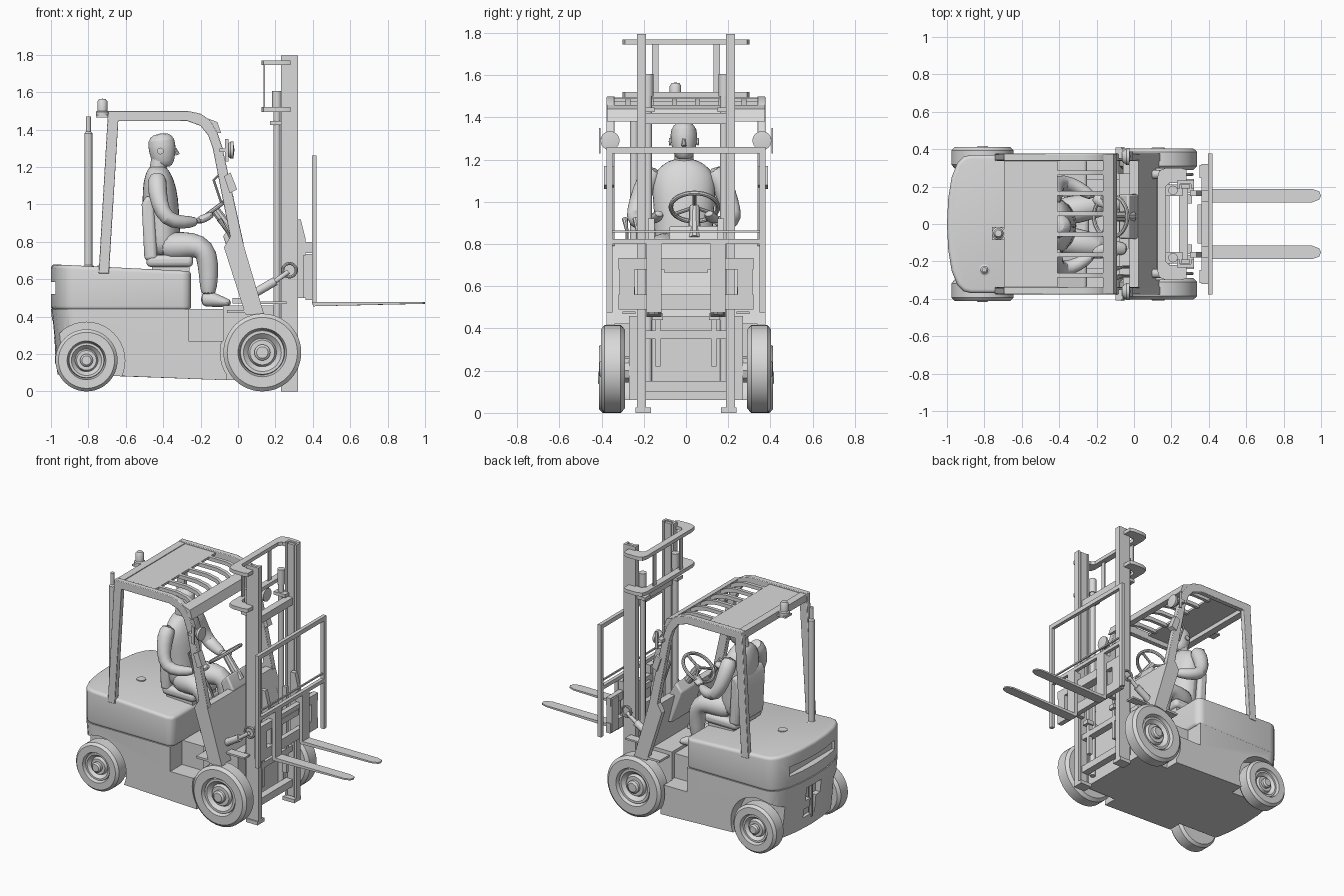
import bpy, bmesh, math
from mathutils import Vector

cube = bpy.data.objects.get("Cube")
if cube:
    bpy.data.objects.remove(cube, do_unlink=True)

GREY = bpy.data.materials.new("plain_grey")
GREY.use_nodes = True
GREY.diffuse_color = (0.7, 0.7, 0.7, 1)
GREY.node_tree.nodes["Principled BSDF"].inputs["Base Color"].default_value = (0.7, 0.7, 0.7, 1)
made = []


def finish(name, bm, bevel=0, seg=2, sub=0):
    bmesh.ops.remove_doubles(bm, verts=bm.verts, dist=1e-5)
    bmesh.ops.recalc_face_normals(bm, faces=bm.faces)
    me = bpy.data.meshes.new(name)
    bm.to_mesh(me)
    bm.free()
    me.materials.append(GREY)
    ob = bpy.data.objects.new(name, me)
    bpy.context.collection.objects.link(ob)
    if bevel:
        m = ob.modifiers.new("bevel", 'BEVEL')
        m.width, m.segments, m.limit_method = bevel, seg, 'ANGLE'
        m.angle_limit = math.radians(40)
    if sub:
        ob.modifiers.new("subsurf", 'SUBSURF').levels = sub
        ob.modifiers["subsurf"].render_levels = sub
    made.append(ob)
    return ob


def extrude(name, base, offset, **kw):
    bm = bmesh.new()
    f = bm.faces.new([bm.verts.new(p) for p in base])
    r = bmesh.ops.extrude_face_region(bm, geom=[f])
    bmesh.ops.translate(bm, vec=offset, verts=[v for v in r["geom"] if isinstance(v, bmesh.types.BMVert)])
    return finish(name, bm, **kw)


def side(name, pts, y0, y1, **kw):      # xz profile swept along y
    return extrude(name, [(x, y0, z) for x, z in pts], (0, y1 - y0, 0), **kw)


def plan(name, pts, z0, z1, **kw):      # xy outline swept along z
    return extrude(name, [(x, y, z0) for x, y in pts], (0, 0, z1 - z0), **kw)


def box(name, x0, x1, y0, y1, z0, z1, **kw):
    return plan(name, [(x0, y0), (x1, y0), (x1, y1), (x0, y1)], z0, z1, **kw)


def tube(name, pts, radii, n=10, sub=0):  # swept ellipse, radii may be (side, depth)
    bm, rings, P = bmesh.new(), [], [Vector(p) for p in pts]
    for i, p in enumerate(P):
        t = (P[min(i + 1, len(P) - 1)] - P[max(i - 1, 0)]).normalized()
        ref = Vector((1, 0, 0)) if abs(t.y) > 0.9 else Vector((0, 1, 0))
        u = (ref - t * ref.dot(t)).normalized()
        w = t.cross(u)
        r = radii[i] if isinstance(radii, (list, tuple)) else radii
        a, b = r if isinstance(r, tuple) else (r, r)
        rings.append([bm.verts.new(p + u * a * math.cos(k * math.tau / n) + w * b * math.sin(k * math.tau / n))
                      for k in range(n)])
    for A, B in zip(rings, rings[1:]):
        for k in range(n):
            bm.faces.new((A[k], A[(k + 1) % n], B[(k + 1) % n], B[k]))
    bm.faces.new(rings[0])
    bm.faces.new(rings[-1])
    return finish(name, bm, sub=sub)


def lathe(name, prof, centre, axis, n=40, closed=False):  # (radius, height) profile spun round axis
    bm = bmesh.new()
    vs = [bm.verts.new((r, 0, h)) for r, h in prof]
    es = [bm.edges.new(e) for e in zip(vs, vs[1:] + vs[:1] if closed else vs[1:])]
    bmesh.ops.spin(bm, geom=vs + es, cent=(0, 0, 0), axis=(0, 0, 1), angle=math.tau, steps=n)
    rot = Vector((0, 0, 1)).rotation_difference(Vector(axis)).to_matrix()
    for v in bm.verts:
        v.co = rot @ v.co + Vector(centre)
    return finish(name, bm)


def ring(name, R, r, centre, axis, n=32):
    prof = [(R + r * math.cos(k * math.tau / 8), r * math.sin(k * math.tau / 8)) for k in range(8)]
    return lathe(name, prof, centre, axis, n, True)


def cut(ob, cutter):
    m = ob.modifiers.new("cut", 'BOOLEAN')
    m.operation, m.solver, m.object = 'DIFFERENCE', 'EXACT', cutter
    bpy.context.view_layer.objects.active = ob
    bpy.ops.object.modifier_apply(modifier=m.name)
    made.remove(cutter)
    bpy.data.objects.remove(cutter, do_unlink=True)


# Chassis and counterweight
half = [(-1.0, 0.0), (-0.993, 0.14), (-0.975, 0.25), (-0.945, 0.325), (-0.91, 0.36), (-0.87, 0.37)]
rear = [(x, -y) for x, y in half[:0:-1]] + half
chassis = plan("chassis", rear + [(-0.06, 0.37), (-0.06, -0.37)], 0.06, 0.44)
for v in chassis.data.vertices:          # tail tucks in towards the ground
    if v.co.z < 0.1 and v.co.x < -0.85:
        v.co.x += 0.035
        v.co.z = 0.09
for s in (-1, 1):
    cut(chassis, lathe("arch_cutter", [(0, 0), (0.205, 0), (0.205, 0.3), (0, 0.3)], (-0.81, s * 0.27, 0.165), (0, s, 0)))
    cut(chassis, lathe("arch_cutter", [(0, 0), (0.225, 0), (0.225, 0.3), (0, 0.3)], (0.13, s * 0.27, 0.21), (0, s, 0)))
    cut(chassis, box("step_cutter", -0.265, 0.0, *sorted((s * 0.24, s * 0.5)), 0.27, 0.6))
cut(chassis, box("tow_cutter", -1.1, -0.945, -0.08, 0.08, 0.29, 0.38))
cut(chassis, box("tow_cutter", -1.1, -0.945, -0.03, 0.09, 0.17, 0.23))
cut(chassis, box("tow_cutter", -1.1, -0.945, -0.03, 0.03, 0.2, 0.33))
tube("tow_pin", [(-0.965, 0, 0.15), (-0.965, 0, 0.4)], 0.014)
box("front_chassis", -0.08, 0.19, -0.27, 0.27, 0.06, 0.46)

hood = plan("hood", rear + [(-0.28, 0.37), (-0.25, 0.34), (-0.25, -0.34), (-0.28, -0.37)], 0.435, 0.68, bevel=0.035, seg=4)
for v in hood.data.vertices:
    if v.co.z > 0.6:
        v.co.z -= 0.05 * (v.co.x + 1)
bpy.context.view_layer.objects.active = hood
bpy.ops.object.modifier_apply(modifier="bevel")
cut(hood, box("slot_cutter", -1.1, -0.955, -0.25, 0.25, 0.52, 0.585))
lathe("fuel_cap", [(0, 0), (0.03, 0), (0.03, 0.012), (0, 0.012)], (-0.72, -0.04, 0.66), (0, 0, 1), 20)

# Wheels
def wheel(name, x, y, r, s):
    k = r / 0.205
    prof = [(0, 0), (.185, 0), (.205, .02), (.205, .1), (.185, .118), (.128, .118), (.118, .085), (.115, .1),
            (.1, .1), (.075, .075), (.065, .095), (.042, .095), (.042, .115), (.03, .125), (0, .125)]
    lathe(name, [(a * k, h * 0.96) for a, h in prof], (x, s * y, r), (0, s, 0), 48)


for s in (-1, 1):
    wheel("front_wheel", 0.13, 0.29, 0.208, s)
    wheel("rear_wheel", -0.81, 0.298, 0.166, s)
    tube("front_axle", [(0.13, s * 0.1, 0.2), (0.13, s * 0.3, 0.2)], 0.06)
    tube("rear_axle", [(-0.81, s * 0.1, 0.166), (-0.81, s * 0.3, 0.166)], 0.05)

# Overhead guard
frame = [(-0.745, 0.63), (-0.695, 1.5), (-0.27, 1.5), (-0.2, 1.485), (-0.15, 1.45), (-0.11, 1.385), (-0.085, 1.31),
         (0.03, 0.79), (-0.035, 0.79), (-0.135, 1.3), (-0.16, 1.37), (-0.2, 1.42), (-0.27, 1.445), (-0.64, 1.445), (-0.69, 0.63)]
for s in (-1, 1):
    y0, y1 = sorted((s * 0.338, s * 0.376))
    side("guard_frame", frame, y0, y1, bevel=0.004)
    side("pillar_foot", [(-0.075, 0.77), (-0.04, 0.83), (0.025, 0.8), (0.14, 0.41), (0.04, 0.41)], y0, y1)
    box("front_fender", -0.06, 0.13, *sorted((s * 0.24, s * 0.376)), 0.42, 0.435)
    box("fender_plate", 0.1, 0.26, *sorted((s * 0.24, s * 0.3)), 0.468, 0.48)
    side("pillar_block", [(-0.075, 1.15), (-0.04, 1.17), (-0.005, 1.08), (-0.045, 1.06)], *sorted((s * .34, s * .388)))
    tube("grab_handle", [(-0.09, s * .36, 1.17), (-0.13, s * .36, 1.13), (-0.09, s * .36, 1.01), (-0.05, s * .36, 1.03)], 0.007, 8)
    # Work lights on the front pillars
    lathe("work_light", [(0, 0), (.025, 0), (.045, .025), (.045, .04), (0, .046)], (-0.065, s * 0.36, 1.29), (1, 0, 0), 24)
    side("light_bracket", [(-0.07, 1.23), (-0.05, 1.23), (-0.05, 1.35), (-0.07, 1.35)], *sorted((s * .405, s * .412)))
    box("light_arm", -0.1, -0.06, *sorted((s * .35, s * .41)), 1.28, 1.3)
box("roof_plate", -0.695, -0.41, -0.34, 0.34, 1.475, 1.49)
box("roof_rear_bar", -0.695, -0.645, -0.34, 0.34, 1.445, 1.495)
side("roof_front_bar", [(-0.165, 1.46), (-0.11, 1.44), (-0.09, 1.38), (-0.145, 1.39)], -0.375, 0.375)
for i in range(6):
    y = -0.275 + i * 0.11
    side("roof_bar", [(-0.42, 1.49), (-0.27, 1.49), (-0.2, 1.475), (-0.13, 1.43), (-0.14, 1.405), (-0.21, 1.45),
                      (-0.28, 1.465), (-0.42, 1.465)], y - 0.012, y + 0.012)
lathe("beacon", [(0, 0), (.035, 0), (.035, .02), (.027, .025), (.027, .075), (.018, .088), (0, .09)], (-0.725, -0.05, 1.475), (0, 0, 1), 24)
box("beacon_bracket", -0.76, -0.68, -0.085, -0.015, 1.465, 1.477)

# Exhaust stack
lathe("exhaust_pipe", [(0, 0), (.03, 0), (.03, .03), (.021, .035), (.021, .74), (.013, .75), (.013, .83), (0, .83)], (-0.8, -0.245, 0.64), (0, 0, 1), 20)

# Cowl, steering and controls
side("cowl", [(-0.025, 0.8), (0.025, 0.8), (0.135, 0.42), (0.07, 0.42)], -0.345, 0.345)
side("dash_console", [(-0.08, 0.83), (-0.03, 0.89), (0.02, 0.8), (0.06, 0.6), (0.0, 0.6)], -0.08, 0.16, bevel=0.01)
axis = Vector((-0.6, 0, 0.8))
hub = Vector((-0.125, 0.04, 0.975))
ring("steering_wheel", 0.112, 0.011, hub, axis)
tube("steering_column", [hub, hub - axis * 0.19], [0.025, 0.03])
for a in (0, 120, 240):
    c, d = math.cos(math.radians(a)), math.sin(math.radians(a))
    tube("wheel_spoke", [hub, hub + Vector((0.8 * c, d, 0.6 * c)) * 0.11], 0.009, 8)
for y in (-0.28, -0.23):
    tube("control_lever", [(-0.02, y, 0.78), (-0.06, y, 0.86), (-0.1, y - 0.01, 0.92)], [0.007, 0.007, 0.014], 8)
box("pedal", -0.03, 0.03, -0.13, -0.06, 0.47, 0.5)

# Seat
box("seat_base", -0.46, -0.26, -0.13, 0.13, 0.62, 0.67)
box("seat_cushion", -0.49, -0.24, -0.15, 0.15, 0.665, 0.73, bevel=0.025, seg=3)
side("seat_back", [(-0.43, 0.7), (-0.5, 0.7), (-0.515, 1.0), (-0.49, 1.05), (-0.45, 1.03)], -0.15, 0.15, bevel=0.02, seg=3)

# Driver
Y = -0.01
tube("driver_torso", [(-0.4, Y, .72), (-0.4, Y, .78), (-0.41, Y, .9), (-0.415, Y, 1.03), (-0.425, Y, 1.13), (-0.43, Y, 1.18), (-0.43, Y, 1.205)],
     [(.12, .08), (.145, .1), (.14, .1), (.155, .1), (.155, .085), (.1, .06), (.05, .045)], 14, 1)
tube("driver_neck", [(-0.43, Y, 1.18), (-0.415, Y, 1.26)], 0.045, 12)
tube("driver_head", [(-0.405, Y, 1.2), (-0.4, Y, 1.23), (-0.405, Y, 1.29), (-0.41, Y, 1.345), (-0.415, Y, 1.38)],
     [(.035, .045), (.052, .062), (.066, .075), (.066, .076), (.035, .045)], 14, 1)
tube("driver_nose", [(-0.335, Y, 1.3), (-0.322, Y, 1.265)], [0.006, 0.012], 8)
for s in (-1, 1):
    lathe("driver_ear", [(0, 0), (.016, 0), (.018, .01), (0, .012)], (-0.415, Y + s * 0.06, 1.285), (0, s, 0), 12)
    tube("driver_leg", [(-0.42, Y + s * .07, .77), (-0.3, Y + s * .09, .78), (-0.2, Y + s * .11, .78), (-0.165, Y + s * .115, .73),
                        (-0.155, Y + s * .11, .62), (-0.16, Y + s * .11, .5)], [.08, .08, .068, .065, .052, .045], 12, 1)
    tube("driver_shoe", [(-0.2, Y + s * .11, .49), (-0.15, Y + s * .115, .495), (-0.09, Y + s * .12, .48), (-0.035, Y + s * .125, .47)],
         [(.03, .035), (.04, .045), (.042, .03), (.03, .018)], 12, 1)
    tube("driver_arm", [(-0.43, Y + s * .13, 1.16), (-0.435, Y + s * .175, 1.1), (-0.42, Y + s * .215, 1.0), (-0.385, Y + s * .235, .92),
                        (-0.3, Y + s * .21, .9), (-0.21, Y + s * .15, .91)], [.05, .055, .048, .045, .04, .026], 12, 1)
    tube("driver_hand", [(-0.22, Y + s * .155, .91), (-0.18, Y + s * .13, .925), (-0.13, Y + s * .115, .95)], [(.025, .02), (.036, .025), (.025, .018)], 10, 1)

# Mast
for s in (-1, 1):
    def ybox(name, x0, x1, y0, y1, z0, z1, **kw):
        return box(name, x0, x1, *sorted((s * y0, s * y1)), z0, z1, **kw)
    ybox("mast_web", 0.23, 0.32, 0.215, 0.232, 0, 1.795)
    ybox("mast_flange", 0.23, 0.245, 0.19, 0.22, 0.0, 1.795)
    ybox("mast_flange", 0.305, 0.32, 0.19, 0.22, 0.0, 1.795)
    ybox("inner_rail", 0.25, 0.3, 0.19, 0.21, 0.03, 1.79)
    ybox("mast_foot", 0.23, 0.32, 0.165, 0.24, 0.0, 0.025)
    tube("lift_cylinder", [(0.208, s * .18, .1), (0.208, s * .18, 1.5)], 0.019, 16)
    tube("lift_cylinder_head", [(0.208, s * .18, 1.5), (0.208, s * .18, 1.605)], 0.025, 16)
    ybox("chain", 0.26, 0.29, 0.12, 0.145, 0.22, 0.82)
    ybox("chain_anchor", 0.255, 0.31, 0.11, 0.16, 0.44, 0.47)
    ybox("hanger_strip", 0.137, 0.145, 0.13, 0.162, 1.51, 1.76)
    ybox("cylinder_clamp", 0.17, 0.26, 0.15, 0.21, 1.425, 1.447)
    tube("tilt_cylinder", [(0.08, s * .265, .52), (0.2, s * .265, .59)], 0.024, 14)
    tube("tilt_rod", [(0.2, s * .265, .59), (0.27, s * .265, .64)], 0.013, 12)
    ring("hose_loop", 0.036, 0.008, (0.275, s * .265, 0.648), (0, 1, 0), 24)
    # Forks and carriage blocks
    ybox("fork_shank", 0.395, 0.42, 0.115, 0.188, 0.465, 0.8)
    side("fork_hook", [(0.36, 0.74), (0.4, 0.74), (0.4, 0.8), (0.36, 0.8)], *sorted((s * .12, s * .183)))
    blade = plan("fork_blade", [(0.4, s * .115), (0.95, s * .115), (0.99, s * .13), (1, s * .15), (0.99, s * .175), (0.95, s * .188), (0.4, s * .188)], 0.455, 0.478)
    for v in blade.data.vertices:
        if v.co.x > 0.9 and v.co.z < 0.46:
            v.co.z = 0.468
    ybox("carriage_side", 0.35, 0.395, 0.245, 0.315, 0.5, 0.73)
    side("roller_bracket", [(0.3, 0.5), (0.38, 0.5), (0.38, 0.7), (0.36, 0.7), (0.36, 0.82), (0.335, 0.92), (0.3, 0.92)], *sorted((s * .15, s * .18)))
    ybox("backrest_post", 0.395, 0.42, 0.348, 0.376, 0.475, 1.26)
for z in (1.745, 1.495):   # rounded yokes behind the mast
    yoke = [(0.28, 0.235), (0.28, 0.29), (0.25, 0.3), (0.17, 0.3), (0.135, 0.285), (0.125, 0.25)]
    inner = [(0.17, 0.2), (0.19, 0.22), (0.28, 0.22)]
    plan("mast_yoke", yoke + [(x, -y) for x, y in yoke[::-1]] + [(x, -y) for x, y in inner[::-1]] + inner, z, z + 0.025)
for z0, z1 in ((0.1, 0.15), (0.35, 0.39), (1.37, 1.42)):
    box("mast_crossbar", 0.24, 0.29, -0.2, 0.2, z0, z1)

# Carriage and load backrest
box("carriage_top_bar", 0.36, 0.395, -0.32, 0.32, 0.68, 0.735)
box("carriage_bottom_bar", 0.36, 0.395, -0.32, 0.32, 0.49, 0.56)
box("carriage_plate", 0.34, 0.4, -0.105, 0.105, 0.665, 0.705)
box("backrest_top", 0.395, 0.42, -0.376, 0.376, 1.23, 1.26)
box("backrest_bottom", 0.395, 0.42, -0.376, 0.376, 0.8, 0.825)
box("backrest_rail", 0.402, 0.412, -0.36, 0.36, 0.855, 0.865)

# Smooth curved parts, keep hard edges
bpy.ops.object.select_all(action='DESELECT')
for ob in made:
    ob.select_set(True)
bpy.context.view_layer.objects.active = made[0]
bpy.ops.object.shade_smooth_by_angle(angle=math.radians(35))
